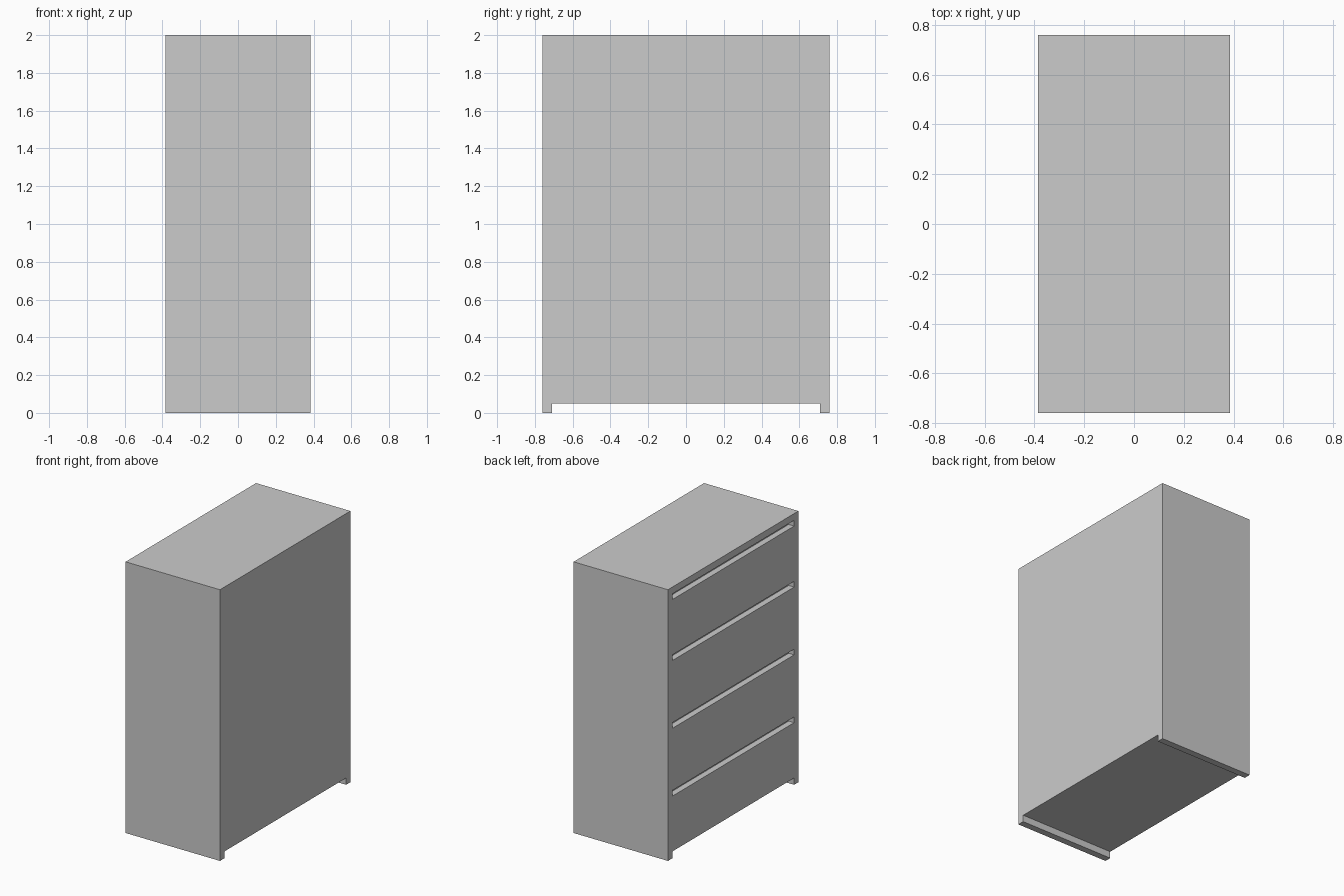
import bpy

if "Cube" in bpy.data.objects:
    bpy.data.objects.remove(bpy.data.objects["Cube"])

# Overall half sizes, height and board thickness
HX, HY, H, T = 0.385, 0.76, 2.0, 0.05
FRONT = 0.045          # drawer front thickness, facing -x
GAP = 0.042            # finger gap above each drawer
IN_Y = HY - T          # inner half width

grey = bpy.data.materials.new("plain grey")
grey.diffuse_color = (0.6, 0.6, 0.6, 1)
grey.use_nodes = True
grey.node_tree.nodes["Principled BSDF"].inputs["Base Color"].default_value = grey.diffuse_color


def box(name, x, y, z):
    """Box spanning the given (min, max) ranges."""
    bpy.ops.mesh.primitive_cube_add(size=1)
    ob = bpy.context.object
    ob.name = name
    for v in ob.data.vertices:
        v.co = [lo if c < 0 else hi for c, (lo, hi) in zip(v.co, (x, y, z))]
    ob.data.materials.append(grey)
    return ob


# Side panels reach the ground and act as runners
box("side_panel_front", (-HX, HX), (-HY, -IN_Y), (0, H))
box("side_panel_back", (-HX, HX), (IN_Y, HY), (0, H))

# Top board and the cabinet body behind the drawer fronts
box("top_board", (-HX, HX), (-IN_Y, IN_Y), (H - T, H))
box("cabinet_body", (-HX + FRONT, HX), (-IN_Y, IN_Y), (T, H - T))

# Four drawer fronts, each leaving an open finger gap above it
levels = [T, 0.5, 1.0, 1.5, H - T]
for i, (bottom, top) in enumerate(zip(levels, levels[1:])):
    box(f"drawer_front_{i + 1}", (-HX, -HX + FRONT), (-IN_Y, IN_Y),
        (bottom, top - GAP))
